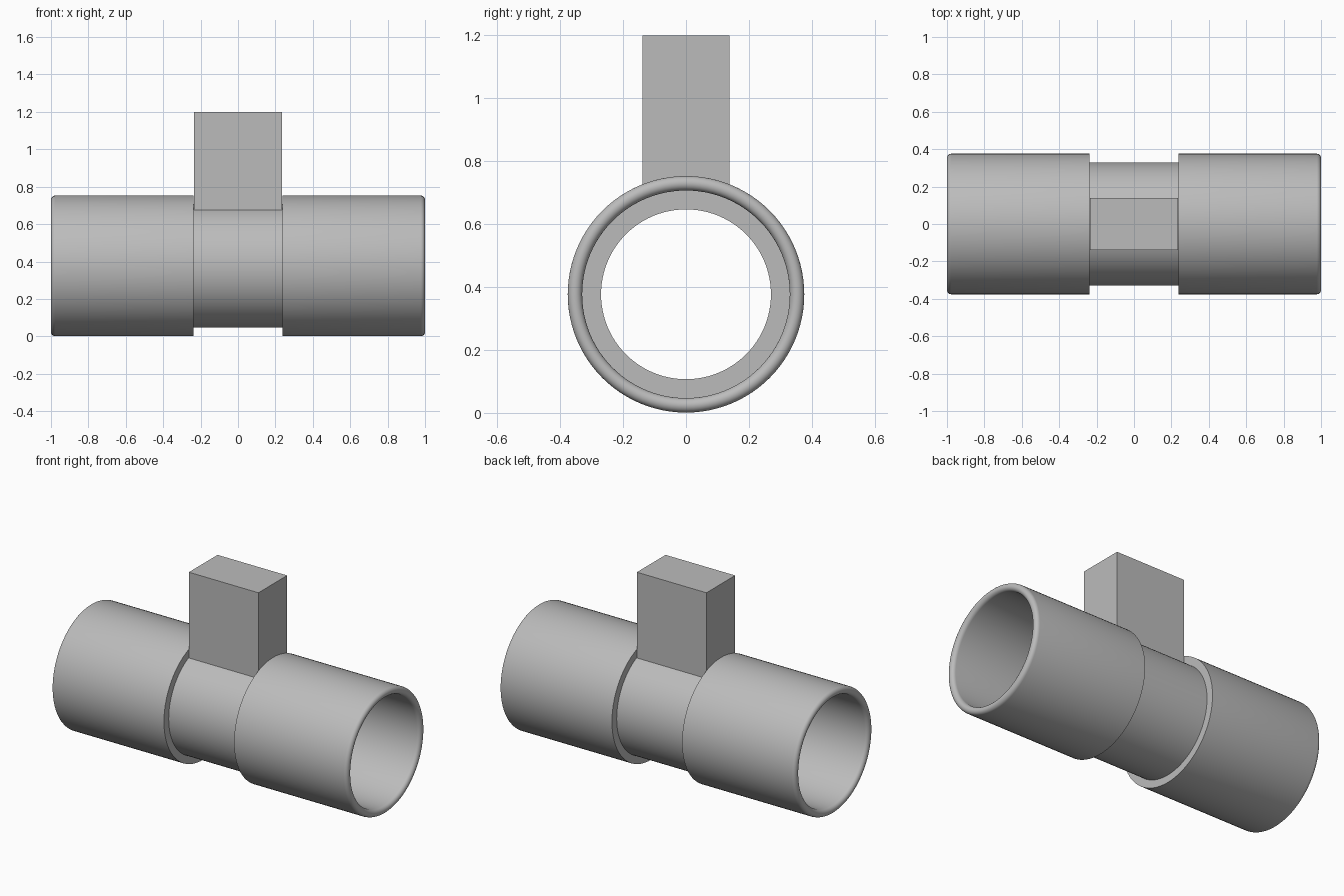
import bpy, bmesh
from math import cos, sin, pi, radians

if "Cube" in bpy.data.objects:
    bpy.data.objects.remove(bpy.data.objects["Cube"])

AXIS_Z = 0.377      # height of the pipe axis
OUTER = 0.376       # socket outside radius
SEAT = 0.33         # socket inside radius, also the collar outside radius
BORE = 0.27         # collar inside radius
HALF_GAP = 0.237    # half the distance between the sockets
SIDES = 96

grey = bpy.data.materials.new("plain grey")
grey.use_nodes = True
colour = (0.5, 0.5, 0.5, 1)
grey.diffuse_color = colour
grey.node_tree.nodes["Principled BSDF"].inputs["Base Color"].default_value = colour


def add_object(name, bm):
    bmesh.ops.recalc_face_normals(bm, faces=bm.faces)
    mesh = bpy.data.meshes.new(name)
    bm.to_mesh(mesh)
    bm.free()
    mesh.materials.append(grey)
    obj = bpy.data.objects.new(name, mesh)
    bpy.context.collection.objects.link(obj)
    return obj


def revolve(name, profile):
    """Turn a closed (x, radius) profile around the pipe axis."""
    bm = bmesh.new()
    rings = []
    for i in range(SIDES):
        a = 2 * pi * i / SIDES
        rings.append([bm.verts.new((x, r * sin(a), AXIS_Z + r * cos(a))) for x, r in profile])
    n = len(profile)
    for i in range(SIDES):
        a, b = rings[i], rings[(i + 1) % SIDES]
        for j in range(n):
            k = (j + 1) % n
            bm.faces.new((a[j], a[k], b[k], b[j]))
    obj = add_object(name, bm)
    bpy.ops.object.select_all(action="DESELECT")
    obj.select_set(True)
    bpy.context.view_layer.objects.active = obj
    bpy.ops.object.shade_smooth_by_angle(angle=radians(35))


# Sockets with a rounded rim at the open end
wall = (OUTER - SEAT) / 2
middle = (OUTER + SEAT) / 2
rim = [(1 - wall + wall * sin(pi * i / 10), middle + wall * cos(pi * i / 10)) for i in range(11)]
for name, side in (("left_socket", 1), ("right_socket", -1)):
    outline = [(HALF_GAP, OUTER)] + rim + [(HALF_GAP, SEAT)]
    revolve(name, [(side * x, r) for x, r in outline])

# Narrower collar joining the sockets
end = HALF_GAP + 0.003
revolve("middle_collar", [(-end, SEAT), (end, SEAT), (end, BORE), (-end, BORE)])

# Upright block standing on the collar
bm = bmesh.new()
bmesh.ops.create_cube(bm, size=1)
bottom, top = 0.66, 1.2
bmesh.ops.scale(bm, vec=(2 * HALF_GAP - 0.004, 0.277, top - bottom), verts=bm.verts)
bmesh.ops.translate(bm, vec=(0, 0, (top + bottom) / 2), verts=bm.verts)
add_object("upright_block", bm)
